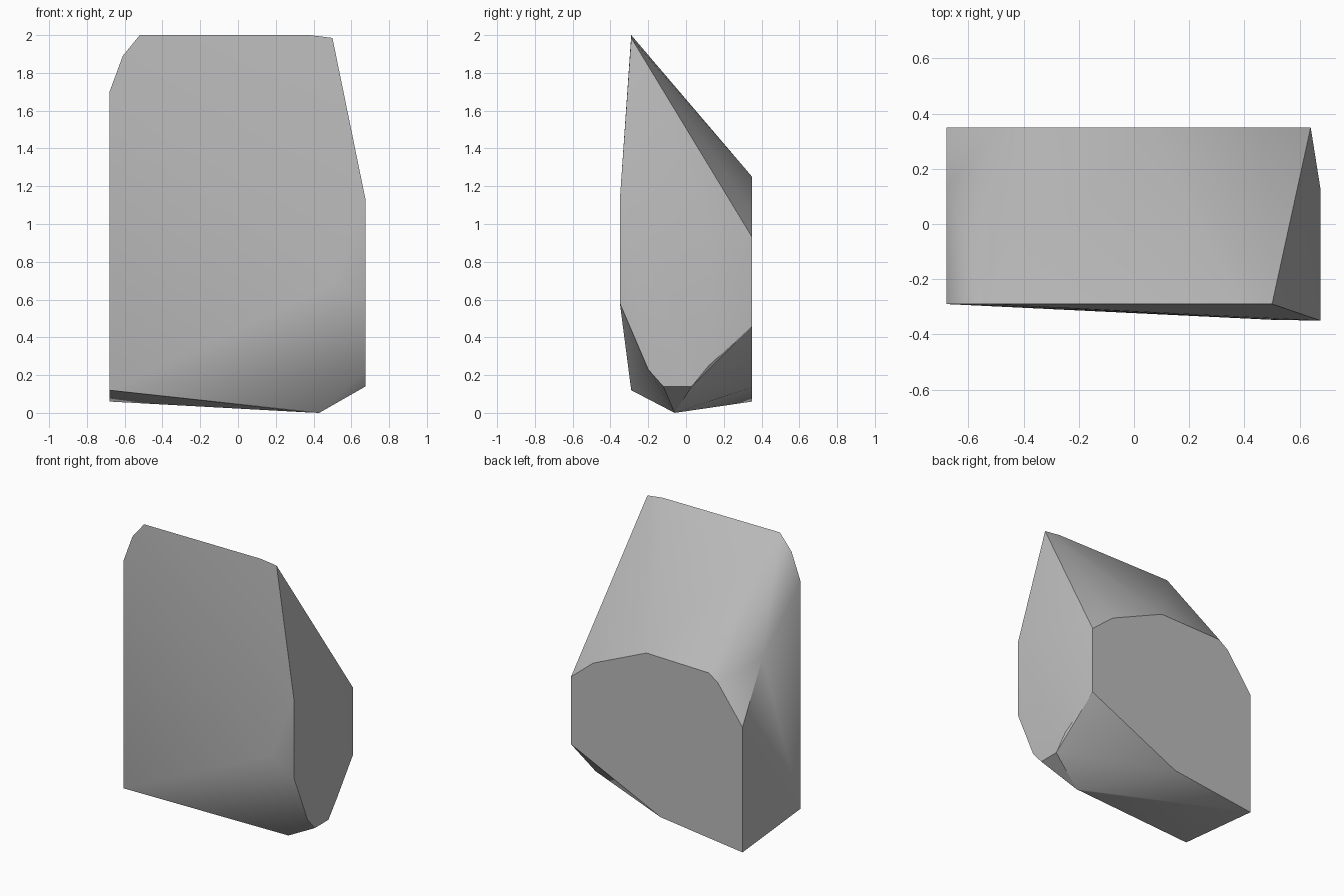
import bpy, bmesh, math

cube = bpy.data.objects.get("Cube")
if cube:
    bpy.data.objects.remove(cube, do_unlink=True)

stone = bpy.data.materials.new("stone_grey")
stone.use_nodes = True
colour = (0.5, 0.5, 0.5, 1)
stone.diffuse_color = colour
stone.node_tree.nodes["Principled BSDF"].inputs["Base Color"].default_value = colour

# Front slab outline: (x, z) at one depth
front = [(-.68, .12), (-.68, 1.7), (-.61, 1.89), (-.52, 2), (.38, 2), (.5, 1.985)]
# Back face outline: (x, z)
back = [(-.68, .06), (-.68, .93), (-.49, 1.19), (-.42, 1.24), (.06, 1.25),
        (.47, 1.07), (.64, .93), (.64, .46), (-.05, .136)]
# Right end outline: (y, z)
end = [(-.35, 1.13), (-.35, .58), (-.2, .23), (-.12, .14), (.03, .14), (.12, .25), (.13, 1)]

points = [(x, -.29, z) for x, z in front]
points += [(x, .35, z) for x, z in back]
points += [(.675, y, z) for y, z in end]
# Bulge of the front, left shoulder and lowest tip
points += [(.5, -.347, .68), (.52, -.347, 1.14), (-.68, .13, 1.33),
           (.43, -.06, 0), (.38, -.06, .002)]

# Boulder as the convex skin around the outlines
bm = bmesh.new()
for p in points:
    bm.verts.new(p)
hull = bmesh.ops.convex_hull(bm, input=bm.verts)
loose = [v for v in bm.verts if not v.link_faces]
bmesh.ops.delete(bm, geom=loose, context='VERTS')
bmesh.ops.dissolve_limit(bm, angle_limit=math.radians(0.5), verts=bm.verts, edges=bm.edges)
bmesh.ops.recalc_face_normals(bm, faces=bm.faces)
mesh = bpy.data.meshes.new("boulder")
bm.to_mesh(mesh)
bm.free()
boulder = bpy.data.objects.new("boulder", mesh)
bpy.context.collection.objects.link(boulder)
mesh.materials.append(stone)

bpy.ops.object.select_all(action='DESELECT')
boulder.select_set(True)
bpy.context.view_layer.objects.active = boulder
bpy.ops.object.shade_smooth_by_angle(angle=math.radians(30))
